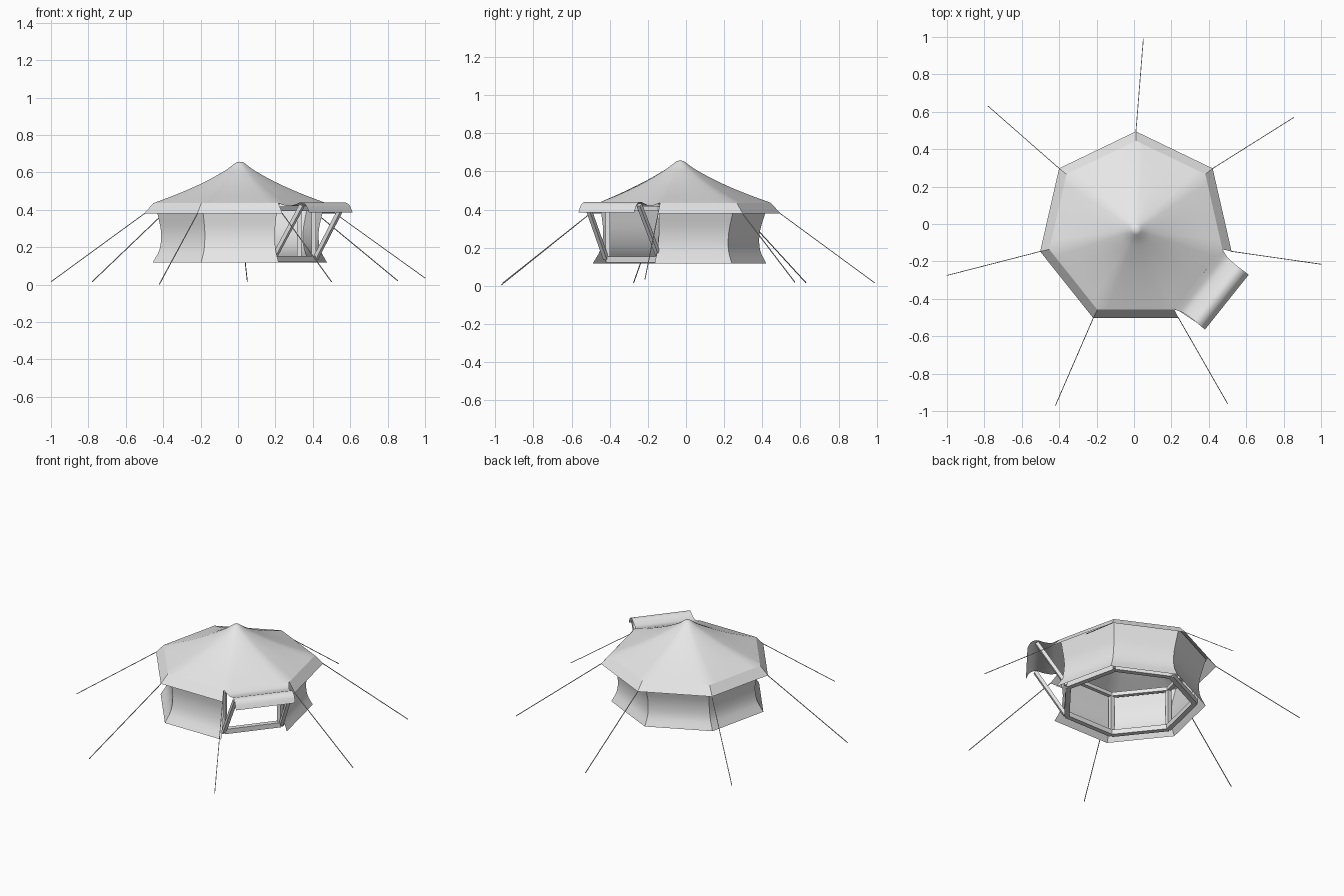
import bpy, bmesh, math
from mathutils import Vector

if "Cube" in bpy.data.objects:
    bpy.data.objects.remove(bpy.data.objects["Cube"])

STEP = math.tau / 7
START = math.radians(90) - 2 * STEP      # corner on the right of the doorway
HALF = STEP / 2
CX, CY = 0.01, -0.03                     # tent centre

canvas = bpy.data.materials.new("canvas_grey")
canvas.diffuse_color = (0.8, 0.8, 0.8, 1)
canvas.use_nodes = True
canvas.node_tree.nodes["Principled BSDF"].inputs["Base Color"].default_value = canvas.diffuse_color


def finish(name, bm, smooth=None):
    mesh = bpy.data.meshes.new(name)
    bm.to_mesh(mesh)
    bm.free()
    mesh.materials.append(canvas)
    ob = bpy.data.objects.new(name, mesh)
    bpy.context.collection.objects.link(ob)
    if smooth:
        bpy.ops.object.select_all(action='DESELECT')
        ob.select_set(True)
        bpy.context.view_layer.objects.active = ob
        bpy.ops.object.shade_smooth_by_angle(angle=math.radians(smooth))
    return ob


def sheet(name, rows, smooth=30):
    """Cloth surface through rows of points."""
    bm = bmesh.new()
    vs = [[bm.verts.new(p) for p in row] for row in rows]
    for a, b in zip(vs, vs[1:]):
        for j in range(len(a) - 1):
            bm.faces.new((a[j], b[j], b[j + 1], a[j + 1]))
    bmesh.ops.remove_doubles(bm, verts=bm.verts, dist=1e-5)
    return finish(name, bm, smooth)


def bar(bm, a, b, width, sides=4):
    """Straight beam between two points."""
    a, b = Vector(a), Vector(b)
    d = b - a
    rot = d.to_track_quat('Z', 'Y').to_matrix().to_4x4()
    rot.translation = (a + b) / 2
    geo = bmesh.ops.create_cone(bm, cap_ends=True, segments=sides, radius1=width * 0.707,
                                radius2=width * 0.707, depth=d.length)
    turn = math.pi / 4
    for v in geo['verts']:
        x, y, z = v.co
        v.co = rot @ Vector((x * math.cos(turn) - y * math.sin(turn),
                             x * math.sin(turn) + y * math.cos(turn), z))


def corner(k, r, z, cy=CY):
    a = START + k * STEP
    return Vector((CX + r * math.cos(a), cy + r * math.sin(a), z))


def smooth_profile(pts, n):
    """Catmull-Rom resampling of a short profile."""
    p = [Vector(q) for q in pts]
    p = [2 * p[0] - p[1]] + p + [2 * p[-1] - p[-2]]
    out = []
    for i in range(1, len(p) - 2):
        for s in range(n):
            t = s / n
            out.append(0.5 * (2 * p[i] + (p[i + 1] - p[i - 1]) * t
                       + (2 * p[i - 1] - 5 * p[i] + 4 * p[i + 1] - p[i + 2]) * t * t
                       + (3 * p[i] - p[i - 1] - 3 * p[i + 1] + p[i + 2]) * t ** 3))
    return out + [p[-2]]


# Roof: round at the peak, seven-sided at the eaves
SUB = 8
roof_profile = smooth_profile([(0, 0.657), (0.02, 0.653), (0.045, 0.635), (0.09, 0.605),
                               (0.2, 0.547), (0.33, 0.49), (0.475, 0.435)], 3)
rows = []
for r, z in roof_profile:
    row, blend = [], (r / 0.475) ** 0.8
    for j in range(7 * SUB + 1):
        k, f = divmod(j, SUB)
        flat = corner(k, r, z).lerp(corner(k + 1, r, z), f / SUB)
        row.append(corner(j / SUB, r * 0.97, z).lerp(flat, blend))
    rows.append(row)
sheet("roof", rows)

# Valance round the eaves, open at the doorway
sheet("valance", [[corner(k, r, z) for k in range(7)]
                  for r, z in [(0.475, 0.435), (0.525, 0.38)]], 20)

# Side walls, pinched in the middle and flared at the foot
wall_profile = smooth_profile([(0.465, 0.43), (0.45, 0.37), (0.432, 0.28),
                               (0.44, 0.19), (0.478, 0.118)], 3)
sheet("walls", [[corner(k, r, z, -0.058 + 0.08 * (z - 0.118)) for k in range(7)]
                for r, z in wall_profile])

# Awning raised over the doorway
out = Vector((math.cos(START - HALF), math.sin(START - HALF), 0))
side = Vector((-out.y, out.x, 0))
mid = Vector((CX, CY, 0))


def door(d, w, z):
    return mid + out * d + side * w + Vector((0, 0, z))


awning = smooth_profile([(0.428, 0.435, 0.206), (0.475, 0.42, 0.19), (0.525, 0.428, 0.186),
                         (0.565, 0.44, 0.186), (0.6, 0.425, 0.187), (0.622, 0.385, 0.187)], 3)
sheet("awning", [[door(d, w * s, z) for s in (-1, -0.5, 0, 0.5, 1)] for d, z, w in awning])

# Timber frame: foot ring, head ring and corner posts
bm = bmesh.new()
for k in range(7):
    for z, w in ((0.138, 0.032), (0.405, 0.025)):
        bar(bm, corner(k, 0.405, z, -0.045), corner(k + 1, 0.405, z, -0.045), w)
    bar(bm, corner(k, 0.405, 0.13, -0.045), corner(k, 0.405, 0.415, -0.045), 0.025)
finish("frame", bm)

# Awning struts from the foot ring
bm = bmesh.new()
for s, k in ((1, 0), (-1, -1)):
    bar(bm, corner(k, 0.415, 0.14, -0.045), door(0.565, s * 0.175, 0.425), 0.022)
finish("awning_struts", bm)

# Guy ropes from each eave corner to the ground
ends = [(1, -0.215, 0.035), (0.855, 0.57, 0.02), (0.05, 0.99, 0.015), (-0.78, 0.63, 0.015),
        (-1, -0.275, 0.015), (-0.42, -0.97, 0.003), (0.5, -0.96, 0.015)]
bm = bmesh.new()
for k, end in enumerate(ends):
    bar(bm, corner(k, 0.52, 0.382), end, 0.004)
finish("guy_ropes", bm)
